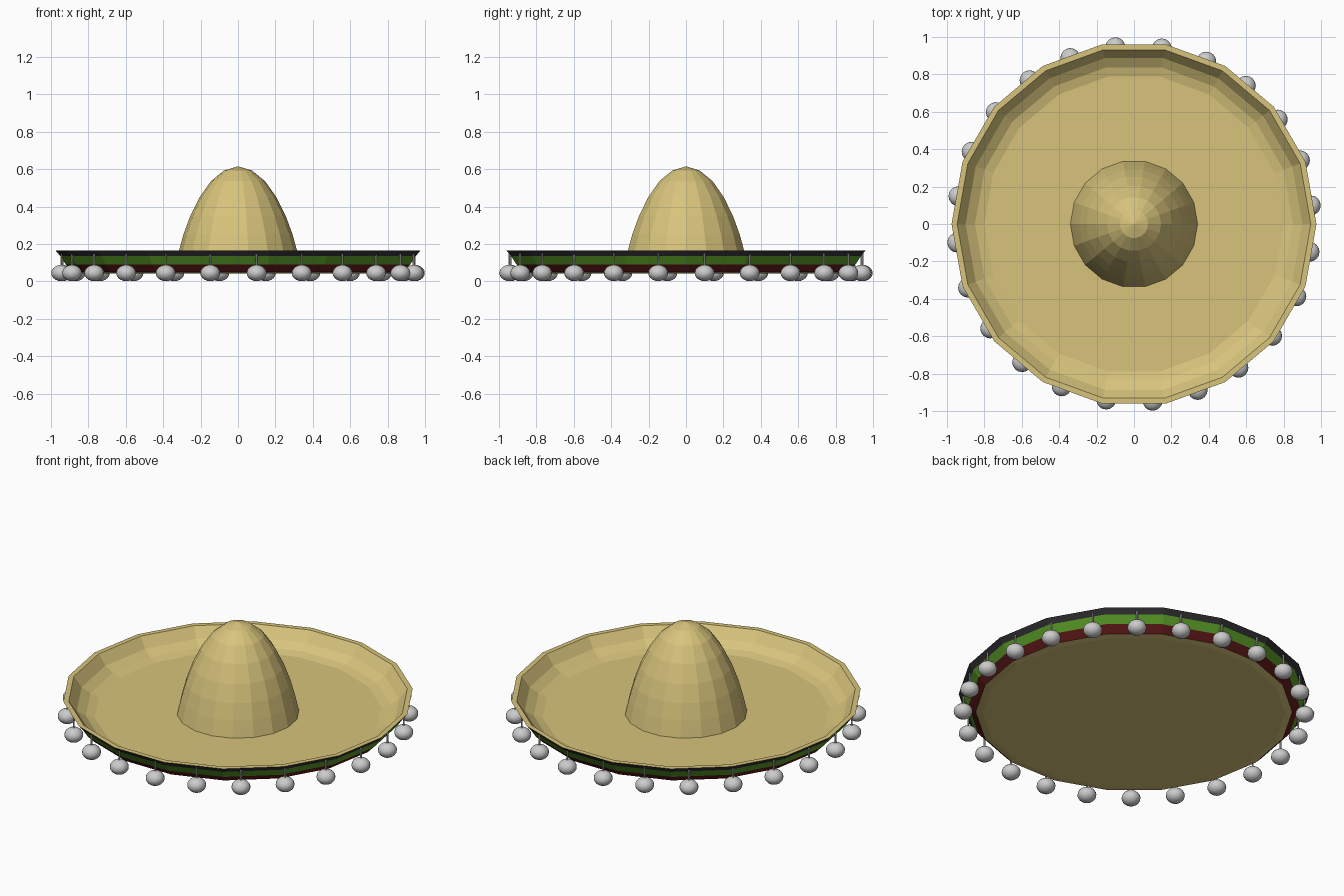
import bpy, bmesh
from math import sin, cos, radians, tau

if "Cube" in bpy.data.objects:
    bpy.data.objects.remove(bpy.data.objects["Cube"])

SIDES = 18


def material(name, rgb):
    m = bpy.data.materials.new(name)
    m.diffuse_color = (*rgb, 1)
    m.use_nodes = True
    m.node_tree.nodes["Principled BSDF"].inputs["Base Color"].default_value = m.diffuse_color
    return m


STRAW = material("straw", (0.68, 0.55, 0.20))
BLACK = material("black", (0.03, 0.03, 0.035))
GREEN = material("green", (0.10, 0.32, 0.02))
RED = material("dark_red", (0.12, 0.01, 0.01))


def add_object(name, mesh, loc=(0, 0, 0)):
    ob = bpy.data.objects.new(name, mesh)
    ob.location = loc
    bpy.context.collection.objects.link(ob)
    return ob


def lathe(name, profile, materials, bands=None):
    """Revolve (radius, z) points; bands maps a profile segment to a material slot."""
    bm = bmesh.new()
    rings = []
    for r, z in profile:
        if r == 0:
            rings.append([bm.verts.new((0, 0, z))] * SIDES)
        else:
            rings.append([bm.verts.new((r * cos(tau * i / SIDES), r * sin(tau * i / SIDES), z))
                          for i in range(SIDES)])
    for s, (a, b) in enumerate(zip(rings, rings[1:])):
        for i in range(SIDES):
            j = (i + 1) % SIDES
            corners = list(dict.fromkeys((a[i], a[j], b[j], b[i])))
            f = bm.faces.new(corners)
            f.material_index = (bands or {}).get(s, 0)
    bmesh.ops.recalc_face_normals(bm, faces=bm.faces)
    mesh = bpy.data.meshes.new(name)
    bm.to_mesh(mesh)
    bm.free()
    for m in materials:
        mesh.materials.append(m)
    return add_object(name, mesh)


# Brim: upturned dish with red, green and black bands on the outside
lathe("brim",
      [(0, 0.043), (0.84, 0.043), (0.88, 0.050), (0.92, 0.090), (0.95, 0.135),
       (0.975, 0.165), (0.945, 0.165), (0.90, 0.105), (0.85, 0.073),
       (0.80, 0.060), (0, 0.057)],
      [STRAW, RED, GREEN, BLACK], {2: 1, 3: 2, 4: 3})

# Crown: faceted rounded cone standing on the brim
lathe("crown",
      [(0, 0.05), (0.342, 0.05), (0.318, 0.155), (0.292, 0.25), (0.255, 0.35),
       (0.205, 0.45), (0.145, 0.535), (0.075, 0.592), (0, 0.615)],
      [STRAW])

# Pompom and string meshes, shared by all copies
bm = bmesh.new()
bmesh.ops.create_uvsphere(bm, u_segments=16, v_segments=10, radius=0.053)
bmesh.ops.scale(bm, vec=(1, 1, 0.82), verts=bm.verts)
for f in bm.faces:
    f.smooth = True
pompom = bpy.data.meshes.new("pompom")
bm.to_mesh(pompom)
bm.free()

bm = bmesh.new()
bmesh.ops.create_cone(bm, cap_ends=True, segments=8, radius1=0.005, radius2=0.005, depth=0.075)
string = bpy.data.meshes.new("string")
bm.to_mesh(string)
bm.free()

# Fringe of 24 hanging pompoms
for k in range(24):
    a = radians(6 + 15 * k)
    x, y = 0.95 * cos(a), 0.95 * sin(a)
    add_object(f"pompom_{k + 1}", pompom, (x, y, 0.0445))
    add_object(f"string_{k + 1}", string, (x, y, 0.11))
